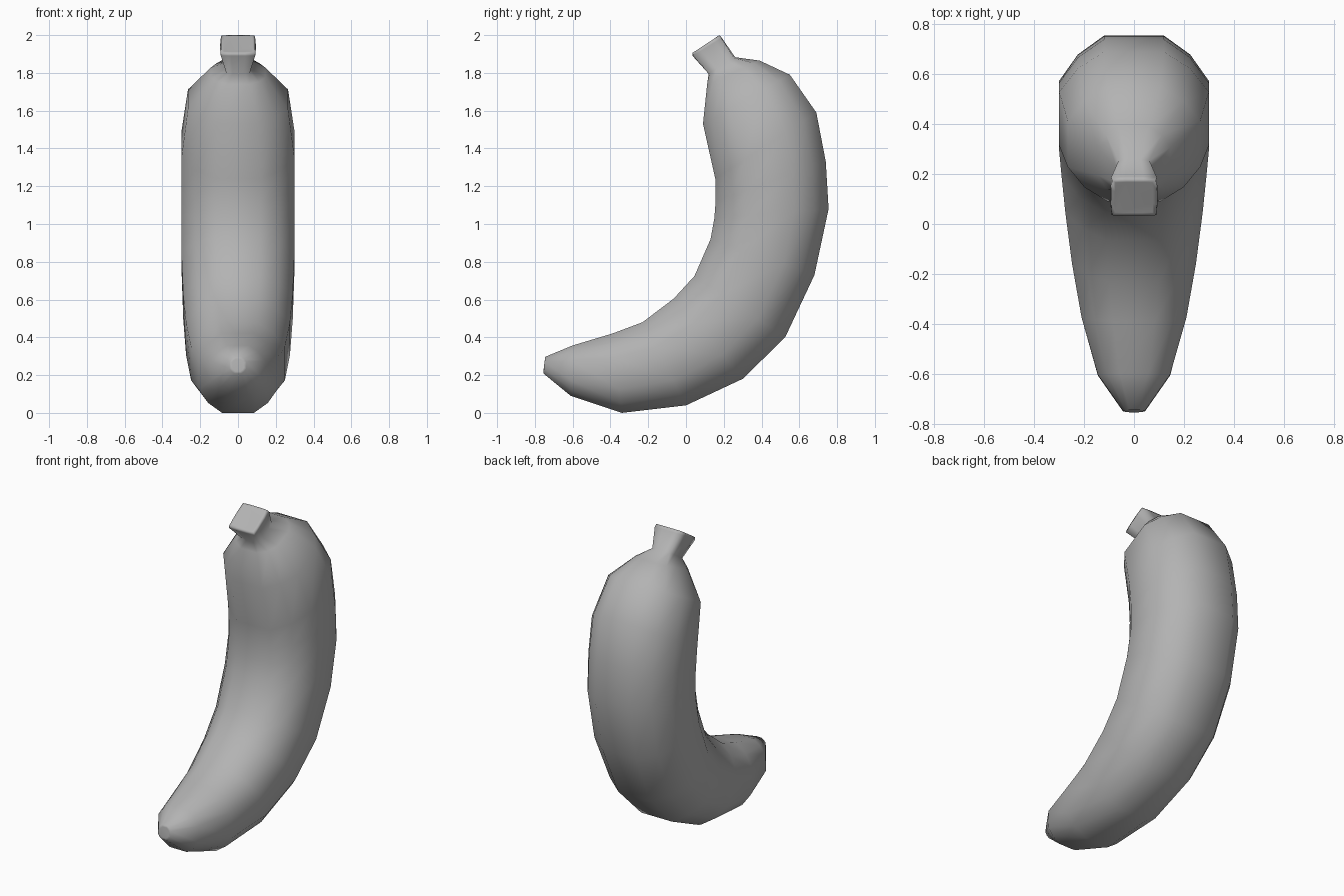
import bpy, bmesh
from mathutils import Vector

if "Cube" in bpy.data.objects:
    bpy.data.objects.remove(bpy.data.objects["Cube"])

# Rings: inner (y, z), outer (y, z), half width in x, corner fullness
ROUND, SQUARE = 0.75, 0.97
RINGS = [
    ((-0.747, 0.285), (-0.755, 0.22), 0.032, ROUND),
    ((-0.745, 0.297), (-0.754, 0.208), 0.044, ROUND),
    ((-0.60, 0.357), (-0.61, 0.09), 0.145, ROUND),
    ((-0.39, 0.42), (-0.34, 0.0), 0.21, ROUND),
    ((-0.23, 0.48), (0.0, 0.04), 0.248, ROUND),
    ((-0.065, 0.605), (0.30, 0.18), 0.275, ROUND),
    ((0.045, 0.725), (0.525, 0.40), 0.29, ROUND),
    ((0.13, 0.92), (0.68, 0.73), 0.30, ROUND),
    ((0.15, 1.03), (0.755, 1.08), 0.30, ROUND),
    ((0.157, 1.12), (0.74, 1.33), 0.30, ROUND),
    ((0.155, 1.24), (0.69, 1.59), 0.30, ROUND),
    ((0.09, 1.53), (0.55, 1.79), 0.265, ROUND),
    ((0.112, 1.74), (0.39, 1.865), 0.145, 0.78),
    ((0.12, 1.795), (0.26, 1.883), 0.067, 0.92),
    ((0.035, 1.89), (0.19, 1.985), 0.094, SQUARE),
    ((0.033, 1.905), (0.178, 2.0), 0.09, SQUARE),
    ((0.045, 1.911), (0.168, 1.994), 0.076, SQUARE),
]


def section(c):
    """Twelve points around a flat-sided rounded section in unit size."""
    t, pts = 0.40, []
    for sx, sy in ((1, 1), (-1, 1), (-1, -1), (1, -1)):
        quarter = [(sx, sy * t), (sx * c, sy * c), (sx * t, sy)]
        pts += quarter if sx * sy > 0 else quarter[::-1]
    return pts


# Banana body and stem, lofted along the bend
bm = bmesh.new()
loops = []
for inner, outer, half, corner in RINGS:
    a, b = Vector((0, *inner)), Vector((0, *outer))
    mid, axis = (a + b) / 2, (b - a) / 2
    loops.append([bm.verts.new(mid + axis * v + Vector((half * u, 0, 0)))
                  for u, v in section(corner)])
for lo, hi in zip(loops, loops[1:]):
    for i in range(12):
        j = (i + 1) % 12
        bm.faces.new((lo[i], lo[j], hi[j], hi[i]))
bm.faces.new(loops[0][::-1])
bm.faces.new(loops[-1])
bmesh.ops.recalc_face_normals(bm, faces=bm.faces[:])
for f in bm.faces:
    f.smooth = True

mesh = bpy.data.meshes.new("banana")
bm.to_mesh(mesh)
bm.free()
banana = bpy.data.objects.new("banana", mesh)
bpy.context.collection.objects.link(banana)

# Darker grey skin
skin = bpy.data.materials.new("skin")
skin.diffuse_color = (0.45, 0.45, 0.45, 1)
skin.use_nodes = True
skin.node_tree.nodes["Principled BSDF"].inputs["Base Color"].default_value = skin.diffuse_color
mesh.materials.append(skin)
